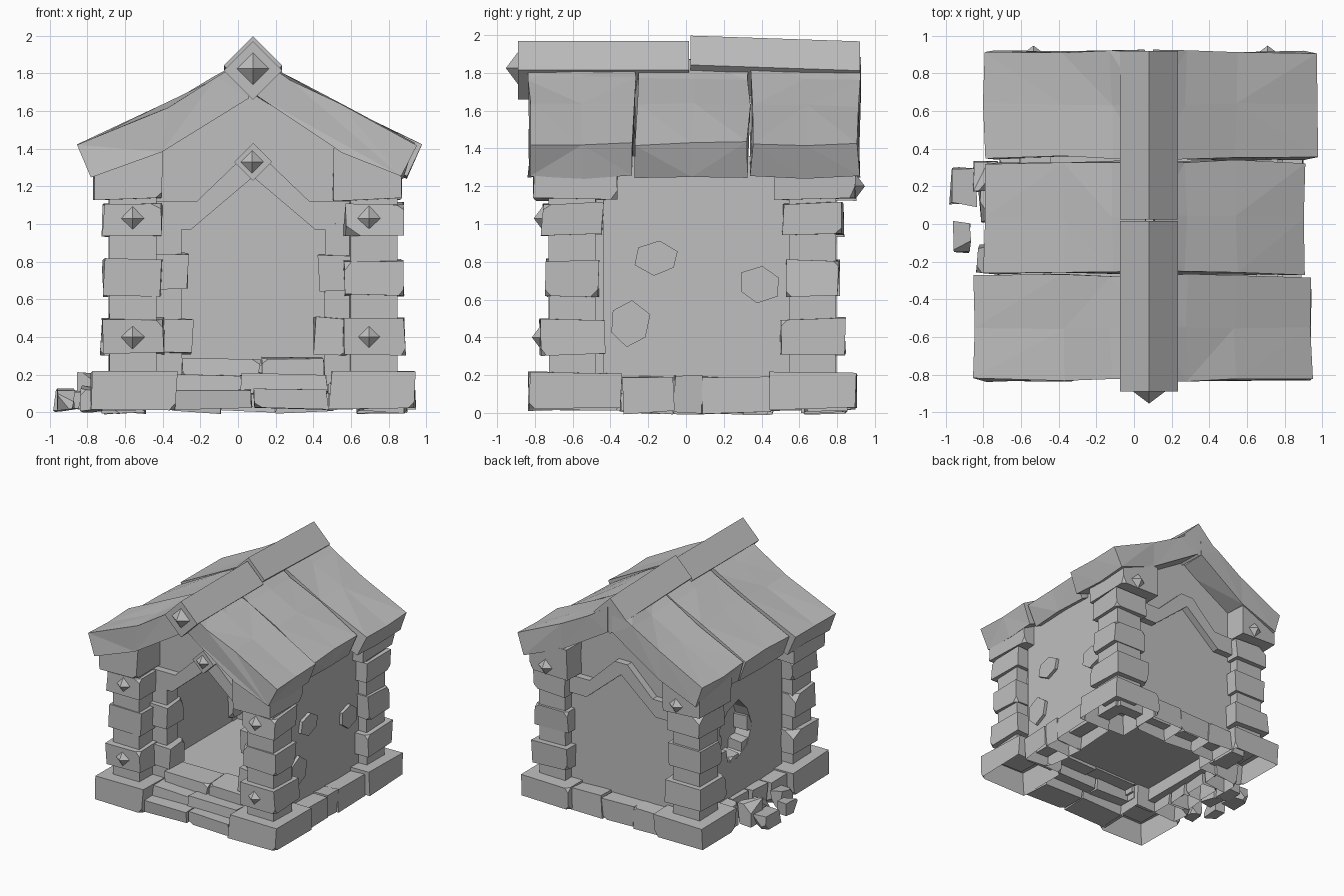
import bpy, bmesh, math, random
from mathutils import Vector

random.seed(7)
CX = 0.08          # building axis in x

cube = bpy.data.objects.get("Cube")
if cube:
    bpy.data.objects.remove(cube, do_unlink=True)

stone = bpy.data.materials.new("grey stone")
stone.use_nodes = True
stone.diffuse_color = (0.52, 0.52, 0.52, 1)
stone.node_tree.nodes["Principled BSDF"].inputs["Base Color"].default_value = (0.52, 0.52, 0.52, 1)


def finish(name, bm):
    bmesh.ops.recalc_face_normals(bm, faces=bm.faces[:])
    mesh = bpy.data.meshes.new(name)
    bm.to_mesh(mesh)
    bm.free()
    mesh.materials.append(stone)
    ob = bpy.data.objects.new(name, mesh)
    bpy.context.collection.objects.link(ob)
    return ob


def shake(bm, amount):
    for v in bm.verts:
        v.co += Vector([random.uniform(-amount, amount) for _ in range(3)])


def chip(bm, centre, count, depth):
    """Slice off a few random corners."""
    for _ in range(count):
        bm.verts.ensure_lookup_table()
        co = random.choice(bm.verts[:]).co.copy()
        d = co - centre
        n = Vector([math.copysign(random.uniform(0.4, 1), c) for c in d]).normalized()
        cut = bmesh.ops.bisect_plane(bm, geom=bm.verts[:] + bm.edges[:] + bm.faces[:],
                                     plane_co=co - n * depth, plane_no=n, clear_outer=True)
        edges = [g for g in cut["geom_cut"] if isinstance(g, bmesh.types.BMEdge)]
        if edges:
            bmesh.ops.edgeloop_fill(bm, edges=edges)


def block(name, x, y, z, rough=0.01, chips=2, hollow=False):
    """Rough hewn stone spanning the x, y and z ranges; hollow leaves the underside open."""
    bm = bmesh.new()
    bmesh.ops.create_cube(bm, size=1)
    spans = (sorted(x), sorted(y), sorted(z))
    for v in bm.verts:
        v.co = Vector([s[0] if c < 0 else s[1] for c, s in zip(v.co, spans)])
    centre = Vector([sum(s) / 2 for s in spans])
    shake(bm, rough)
    chip(bm, centre, chips, 0.018)
    bmesh.ops.recalc_face_normals(bm, faces=bm.faces[:])
    if hollow:
        lowest = min(bm.faces, key=lambda f: f.calc_center_median().z)
        bmesh.ops.delete(bm, geom=[lowest], context="FACES_ONLY")
    return finish(name, bm)


def prism(name, pts, lo, hi, axis="y", rings=2, rough=0.0):
    """Extrude a profile along y (points are x, z) or x (points are y, z)."""
    bm = bmesh.new()
    loops = []
    for r in range(rings):
        w = lo + (hi - lo) * r / (rings - 1)
        loops.append([bm.verts.new((CX + u, w, v) if axis == "y" else (w, u, v)) for u, v in pts])
    n = len(pts)
    for a, b in zip(loops, loops[1:]):
        for i in range(n):
            bm.faces.new((a[i], a[(i + 1) % n], b[(i + 1) % n], b[i]))
    bm.faces.new(loops[0])
    bm.faces.new(loops[-1])
    if rough:
        shake(bm, rough)
        bmesh.ops.triangulate(bm, faces=bm.faces[:])
    return finish(name, bm)


def gem(name, x, y, z, r, facing):
    """Four-sided stud pointing along y."""
    bm = bmesh.new()
    ring = [bm.verts.new((x + r * math.cos(a), y, z + r * math.sin(a)))
            for a in (0, math.pi / 2, math.pi, math.pi * 1.5)]
    tip = bm.verts.new((x, y + facing * r * 0.75, z))
    for i in range(4):
        bm.faces.new((ring[i], ring[(i + 1) % 4], tip))
    bm.faces.new(ring)
    return finish(name, bm)


def pebble(name, y, z, w, h, x0, x1, sides=6):
    """Stone of irregular outline set in a side wall."""
    pts = []
    for i in range(sides):
        a = math.tau * i / sides + 0.4
        k = random.uniform(0.9, 1.1)
        pts.append((y + w * k * math.cos(a), z + h * k * math.sin(a)))
    return prism(name, pts, x0, x1, "x")


# Walls: front with pointed doorway, plain back, two sides
gable = [(0.66, 0.1), (0.66, 1.36), (0, 1.72), (-0.66, 1.36), (-0.66, 0.1)]
door = [(-0.4, 0.1), (-0.4, 1), (-0.33, 1), (0, 1.28), (0.33, 1), (0.4, 1), (0.4, 0.1)]
prism("front_wall", gable + door, -0.48, -0.38)
prism("back_wall", gable, 0.61, 0.71)
side_outline = [(-0.44, 0.1), (0.68, 0.1), (0.68, 1.36), (-0.44, 1.36)]
prism("right_wall", side_outline, 0.65, 0.765, "x")
left_wall = prism("left_wall", side_outline, -0.605, -0.44, "x")

# Broken recess in the left wall
hole = pebble("hole_cutter", 0.2, 0.72, 0.23, 0.26, -0.8, -0.47, 9)
hole.hide_render = True
mod = left_wall.modifiers.new("hole", "BOOLEAN")
mod.object = hole
mod.operation = "DIFFERENCE"
mod.solver = "EXACT"
bpy.context.view_layer.objects.active = left_wall
bpy.ops.object.modifier_apply(modifier=mod.name)
bpy.data.objects.remove(hole, do_unlink=True)
for i in range(5):
    a = math.pi + math.tau * i / 8
    y, z = 0.2 + 0.23 * math.cos(a), 0.72 + 0.25 * math.sin(a)
    block("recess_rim_stone", (-0.6, -0.46), (y - 0.06, y + 0.06), (z - 0.06, z + 0.06), 0.012, 2)

# Stones showing through the right wall
for y, z, w, h in ((-0.155, 0.82, 0.12, 0.09), (0.39, 0.68, 0.115, 0.1), (-0.3, 0.47, 0.11, 0.12)):
    pebble("right_wall_stone", y, z, w, h, 0.74, 0.792)

# Chevron trim on both gables
trim = [(-0.52, 0.97), (-0.33, 0.97), (0, 1.25), (0.33, 0.97), (0.52, 0.97),
        (0.52, 1.12), (0.3, 1.12), (0.06, 1.35), (-0.06, 1.35), (-0.3, 1.12), (-0.52, 1.12)]
prism("front_trim", trim, -0.54, -0.44)
prism("back_trim", trim, 0.68, 0.77)
prism("trim_diamond", [(0.1, 1.33), (0, 1.43), (-0.1, 1.33), (0, 1.23)], -0.59, -0.46)
gem("trim_gem", CX - 0.005, -0.59, 1.33, 0.06, -1)

# Corner pillars: foot, shaft, three bands and a capital
bands = ((0.31, 0.5, 0.165, 0.17), (0.62, 0.81, 0.155, 0.14), (0.94, 1.11, 0.155, 0.16))
for sx, side in ((-1, "left"), (1, "right")):
    px = CX + sx * 0.64
    inner, outer = (0.155, 0.2) if sx < 0 else (0.22, 0.15)
    for sy, end in ((-1, "front"), (1, "back")):
        py = -0.6 if sy < 0 else 0.67
        tag = end + "_" + side
        block(tag + "_shaft", (px - 0.125, px + 0.125), (py - 0.125, py + 0.125), (0.15, 1.3), 0.004, 0)
        for z0, z1, hx, hy in bands:
            block(tag + "_band", (px - hx, px + hx), (py - hy, py + hy), (z0, z1), 0.01, 3)
        block(tag + "_capital", (px - sx * inner, px + sx * outer), (py - 0.2, py + 0.23), (1.13, 1.4), 0.01, 1)
        block(tag + "_foot", (px - sx * 0.23, px + sx * 0.22), (py - 0.23, py + (0.26 if sy < 0 else 0.23)),
              (0.02, 0.21), 0.01, 2, True)
        if sy < 0:
            for z, hy in ((1.03, 0.155), (0.4, 0.165)):
                gem(tag + "_gem", px - 0.012 * (1 + sx), py - hy, z, 0.068, -1)
        else:
            gem(tag + "_gem", px + 0.008 - sx * 0.018, py + 0.225, 1.2, 0.07, 1)
    # Door jamb behind the front pillar
    jx = CX + sx * 0.45
    block(side + "_jamb_shaft", (jx - 0.07, jx + 0.07), (-0.54, -0.38), (0.15, 1.0), 0.004, 0)
    for z0, z1, reach in ((0.31, 0.5, 0.125), (0.65, 0.84, 0.1)):
        block(side + "_jamb_band", (jx - sx * reach, jx + sx * 0.08), (-0.58, -0.36), (z0, z1), 0.01, 2)

# Floor and low plinth between the feet, open underneath
block("floor", (-0.55, 0.71), (-0.45, 0.66), (0.21, 0.25), 0, 0)
for y0, y1 in ((-0.34, -0.07), (-0.06, 0.08), (0.085, 0.46)):
    block("right_plinth_stone", (0.64, 0.89), (y0, y1), (0, 0.19), 0.012, 1, True)
for y0, y1, x in ((-0.35, -0.14, -0.72), (-0.13, 0.06, -0.68), (0.07, 0.29, -0.65), (0.3, 0.46, -0.72)):
    block("left_plinth_stone", (x, -0.5), (y0, y1), (0, 0.19), 0.012, 2, True)
for x0, x1 in ((-0.35, -0.1), (-0.09, 0.2), (0.21, 0.5)):
    block("back_plinth_stone", (x0, x1), (0.62, 0.85), (0, 0.19), 0.012, 1, True)

# Three steps up to the doorway
for z0, z1, yf, xs in ((0.02, 0.12, -0.8, (-0.36, 0.08, 0.48)), (0.1, 0.2, -0.7, (-0.36, 0.02, 0.48)),
                       (0.19, 0.285, -0.58, (-0.3, 0.12, 0.46))):
    for x0, x1 in zip(xs, xs[1:]):
        block("step_stone", (x0, x1 - 0.006), (yf, yf + 0.24), (z0, z1), 0.01, 1)

# Fallen rubble below the recess
for x, y, r, h in ((-0.91, 0.2, 0.065, 0.12), (-0.915, -0.07, 0.05, 0.12), (-0.79, 0.25, 0.055, 0.2),
                   (-0.76, 0.1, 0.055, 0.14), (-0.78, -0.19, 0.05, 0.13)):
    block("rubble_stone", (x - r, x + r), (y - r * 1.5, y + r * 1.5), (0.01, h), 0.015, 4)

# Roof: three sagging slabs on each side
for y0, y1, left, right in ((-0.83, -0.275, 0.925, 0.865), (-0.26, 0.33, 0.875, 0.82), (0.35, 0.915, 0.88, 0.89)):
    for sx, e, side in ((-1, left, "left"), (1, right, "right")):
        profile = [(0.02, 1.88), (0.2, 1.77), (0.46, 1.63), (e, 1.425),
                   (e - 0.07, 1.25), (0.48, 1.39), (0.02, 1.67)]
        prism(side + "_roof_slab", [(sx * u, v) for u, v in profile], y0, y1, rings=3, rough=0.012)

# Ridge beams with a stud at the front
for name, y0, y1, z, drop in (("front_ridge", -0.89, 0.015, 1.815, 0), ("back_ridge", 0.025, 0.92, 1.842, 0.03)):
    r = 0.155
    ob = prism(name, [(r, z), (0, z + r), (-r, z), (0, z - r)], y0, y1)
    for v in ob.data.vertices:
        if v.co.y > 0.5:
            v.co.z -= drop
gem("ridge_gem", CX, -0.89, 1.825, 0.085, -1)
